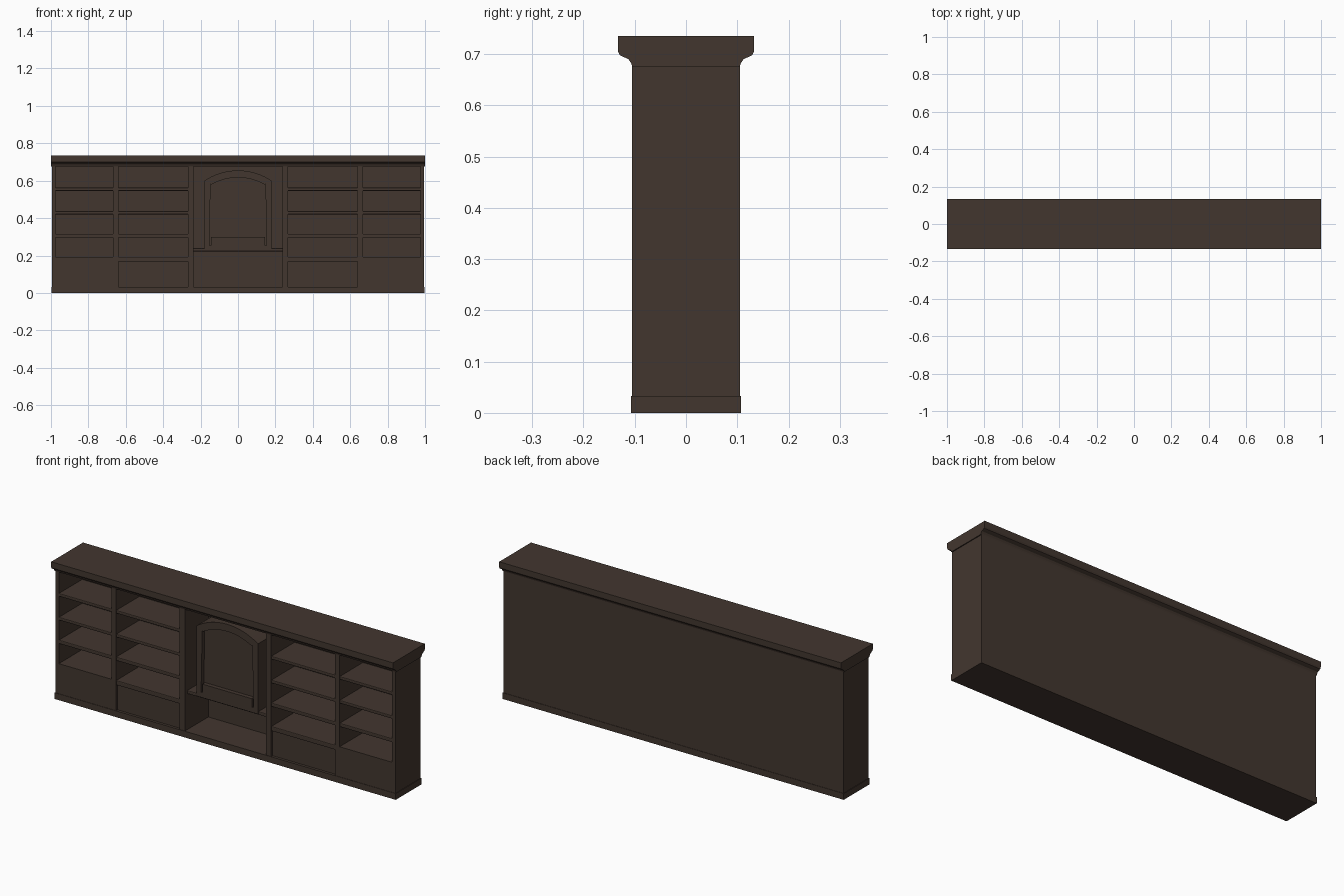
import bpy, bmesh, math

if "Cube" in bpy.data.objects:
    bpy.data.objects.remove(bpy.data.objects["Cube"])

wood = bpy.data.materials.new("dark_brown_wood")
wood.diffuse_color = (0.055, 0.037, 0.028, 1)
wood.use_nodes = True
wood.node_tree.nodes["Principled BSDF"].inputs["Base Color"].default_value = wood.diffuse_color

FRONT, BACK = -0.105, 0.105


def finish(name, bm):
    bmesh.ops.recalc_face_normals(bm, faces=bm.faces)
    me = bpy.data.meshes.new(name)
    bm.to_mesh(me)
    bm.free()
    me.materials.append(wood)
    ob = bpy.data.objects.new(name, me)
    bpy.context.collection.objects.link(ob)
    return ob


def box(name, x0, x1, y0, y1, z0, z1, bevel=0):
    bm = bmesh.new()
    bmesh.ops.create_cube(bm, size=1)
    for v in bm.verts:
        v.co = ((x0 + x1) / 2 + v.co.x * (x1 - x0),
                (y0 + y1) / 2 + v.co.y * (y1 - y0),
                (z0 + z1) / 2 + v.co.z * (z1 - z0))
    if bevel:  # soften the long front edges only
        edges = [e for e in bm.edges if all(abs(v.co.y - y0) < 1e-5 for v in e.verts)
                 and abs(e.verts[0].co.z - e.verts[1].co.z) < 1e-5]
        bmesh.ops.bevel(bm, geom=edges, offset=bevel, segments=2, affect='EDGES', profile=0.5)
    return finish(name, bm)


# carcass: plinth, back and top rail
box("plinth", -0.998, 0.998, -0.107, 0.107, 0, 0.033)
box("back_panel", -0.995, 0.995, 0.09, BACK, 0.02, 0.70)
box("top_rail", -0.995, 0.995, FRONT, BACK, 0.682, 0.72)

# crown moulding: one profile swept along the width
half = [(0.105, 0.672), (0.107, 0.682), (0.112, 0.69), (0.121, 0.694),
        (0.129, 0.698), (0.133, 0.706), (0.133, 0.735)]
profile = half + [(-y, z) for y, z in reversed(half)]
bm = bmesh.new()
f = bm.faces.new([bm.verts.new((-1, y, z)) for y, z in profile])
ext = bmesh.ops.extrude_face_region(bm, geom=[f])["geom"]
bmesh.ops.translate(bm, vec=(2, 0, 0), verts=[g for g in ext if isinstance(g, bmesh.types.BMVert)])
# open the underside so the moulding does not cap the upper shelves too low
for v in bm.verts:
    if abs(v.co.z - 0.672) < 1e-5:
        v.co.z = 0.676
finish("crown_moulding", bm)

# both wings, mirrored about the centre
shelf_z = [(0.167, 0.192), (0.296, 0.316), (0.420, 0.437), (0.546, 0.563)]
for s, side in ((-1, "left"), (1, "right")):
    def part(name, a, b, *rest, **kw):
        x0, x1 = sorted((s * a, s * b))
        return box(f"{side}_{name}", x0, x1, *rest, **kw)

    part("end_panel", 0.975, 0.995, FRONT, BACK, 0.02, 0.70)
    part("outer_divider", 0.64, 0.668, FRONT, 0.095, 0.02, 0.70)
    part("inner_divider", 0.237, 0.268, FRONT, 0.095, 0.02, 0.70)
    part("outer_base_panel", 0.65, 0.99, FRONT, 0.095, 0.02, 0.192)
    part("inner_base_panel", 0.25, 0.65, FRONT + 0.012, 0.095, 0.02, 0.18)
    for i, (z0, z1) in enumerate(shelf_z):
        part(f"inner_shelf_{i}", 0.26, 0.65, FRONT + 0.002, 0.095, z0, z1, bevel=0.004)
        if i:
            part(f"outer_shelf_{i}", 0.66, 0.985, FRONT + 0.002, 0.095, z0, z1, bevel=0.004)

# centre bay: ledge above an open compartment
box("centre_ledge", -0.245, 0.245, FRONT + 0.02, 0.095, 0.222, 0.24, bevel=0.004)

# arched panel: deep arched block with a recessed field
W, Z0, SPRING, APEX, N = 0.18, 0.228, 0.60, 0.655, 16
rise = APEX - SPRING
R = (W * W + rise * rise) / (2 * rise)
half_angle = math.asin(W / R)
outline = [(-W, Z0), (W, Z0)]
for i in range(N + 1):
    a = half_angle * (1 - 2 * i / N)
    outline.append((R * math.sin(a), APEX - R + R * math.cos(a)))
bm = bmesh.new()
front = bm.faces.new([bm.verts.new((x, FRONT + 0.015, z)) for x, z in outline])
ext = bmesh.ops.extrude_face_region(bm, geom=[front], use_keep_orig=True)["geom"]
bmesh.ops.translate(bm, vec=(0, 0.18, 0), verts=[g for g in ext if isinstance(g, bmesh.types.BMVert)])
bmesh.ops.recalc_face_normals(bm, faces=bm.faces)
bm.normal_update()
front = min((f for f in bm.faces if len(f.verts) > 4), key=lambda f: f.calc_center_median().y)
bmesh.ops.inset_region(bm, faces=[front], thickness=0.038)
inner = list(front.verts)
ext = bmesh.ops.extrude_face_region(bm, geom=[front])["geom"]
bmesh.ops.translate(bm, vec=(0, 0.022, 0), verts=[g for g in ext if isinstance(g, bmesh.types.BMVert)])
if front.is_valid:
    bmesh.ops.delete(bm, geom=[front], context='FACES_ONLY')
finish("arched_panel", bm)
box("arched_panel_sill", -0.145, 0.145, FRONT + 0.015, 0, 0.235, 0.30)
